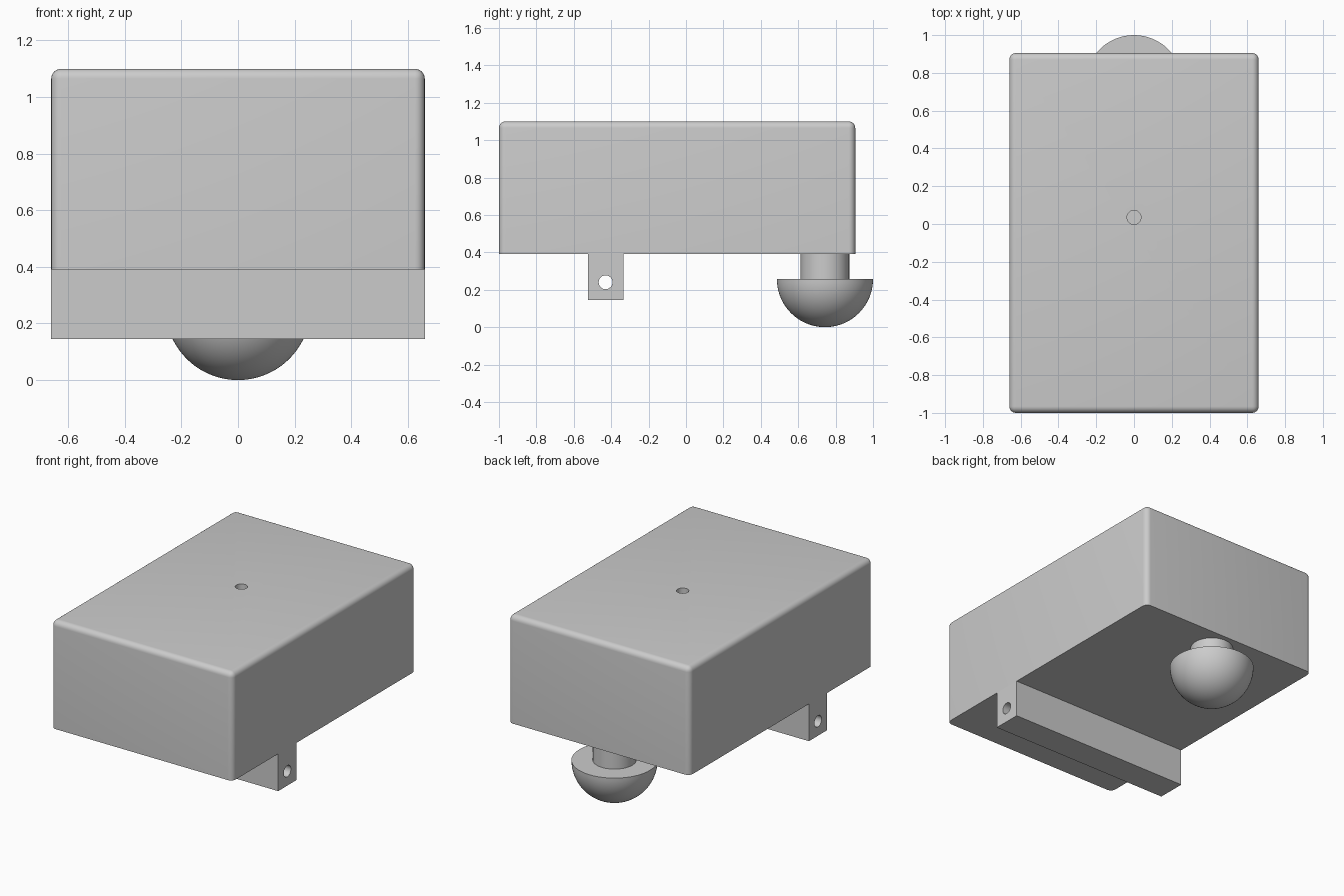
import bpy
import bmesh
from math import pi, radians, cos, sin
from mathutils import Matrix

cube = bpy.data.objects.get("Cube")
if cube:
    bpy.data.objects.remove(cube, do_unlink=True)

grey = bpy.data.materials.new("plain grey")
grey.use_nodes = True
grey.diffuse_color = (0.6, 0.6, 0.6, 1)
grey.node_tree.nodes["Principled BSDF"].inputs["Base Color"].default_value = grey.diffuse_color


def finish(name, bm):
    """Turn a bmesh into a named object with the shared material."""
    bmesh.ops.recalc_face_normals(bm, faces=bm.faces[:])
    mesh = bpy.data.meshes.new(name)
    bm.to_mesh(mesh)
    bm.free()
    mesh.materials.append(grey)
    obj = bpy.data.objects.new(name, mesh)
    bpy.context.collection.objects.link(obj)
    return obj


def box(name, low, high, rounding=0):
    bm = bmesh.new()
    size = [b - a for a, b in zip(low, high)]
    mid = [(a + b) / 2 for a, b in zip(low, high)]
    bmesh.ops.create_cube(bm, size=1, matrix=Matrix.Translation(mid) @ Matrix.Diagonal((*size, 1)))
    if rounding:
        # Round everything but the bottom rim
        edges = [e for e in bm.edges if max(v.co.z for v in e.verts) > mid[2]]
        bmesh.ops.bevel(bm, geom=edges, offset=rounding, segments=6, profile=0.5, affect='EDGES')
    return finish(name, bm)


def drill(obj, centre, depth, rotation=Matrix()):
    """Cut a round hole into an object."""
    bm = bmesh.new()
    bmesh.ops.create_cone(bm, cap_ends=True, segments=32, radius1=0.037, radius2=0.037,
                          depth=depth, matrix=Matrix.Translation(centre) @ rotation)
    cutter = finish("hole_cutter", bm)
    cutter.hide_render = True
    mod = obj.modifiers.new("hole", 'BOOLEAN')
    mod.operation = 'DIFFERENCE'
    mod.solver = 'EXACT'
    mod.object = cutter
    bpy.context.view_layer.objects.active = obj
    bpy.ops.object.modifier_apply(modifier=mod.name)
    bpy.data.objects.remove(cutter, do_unlink=True)


def lathe(name, profile, centre):
    """Spin a radius/height profile around a vertical axis."""
    bm = bmesh.new()
    verts = [bm.verts.new((r, 0, z)) for r, z in profile]
    edges = [bm.edges.new(pair) for pair in zip(verts, verts[1:])]
    bmesh.ops.spin(bm, geom=verts + edges, axis=(0, 0, 1), cent=(0, 0, 0),
                   angle=2 * pi, steps=64, use_duplicate=False)
    bmesh.ops.remove_doubles(bm, verts=bm.verts[:], dist=0.0001)
    bmesh.ops.translate(bm, verts=bm.verts[:], vec=centre)
    return finish(name, bm)


# Main body with a blind hole in the top
body = box("body", (-0.66, -1, 0.39), (0.66, 0.905, 1.10), rounding=0.035)
drill(body, (0, 0.035, 1.10), 0.4)

# Cross bar with an axle hole running its whole width
axle_block = box("axle_block", (-0.66, -0.525, 0.145), (0.66, -0.335, 0.39))
drill(axle_block, (0, -0.43, 0.24), 2, Matrix.Rotation(pi / 2, 4, 'Y'))

# Rear skid: short stem above a half ball
radius = 0.257
steps = 20
bowl = [(radius * cos(a), -radius * sin(a)) for a in (pi / 2 * i / steps for i in range(steps))]
skid = lathe("rear_skid", [(0, 0.133), (0.13, 0.133), (0.13, 0)] + bowl + [(0, -radius)],
             (0, 0.743, radius))

for obj in (body, axle_block, skid):
    bpy.ops.object.select_all(action='DESELECT')
    obj.select_set(True)
    bpy.context.view_layer.objects.active = obj
    bpy.ops.object.shade_smooth_by_angle(angle=radians(30))
